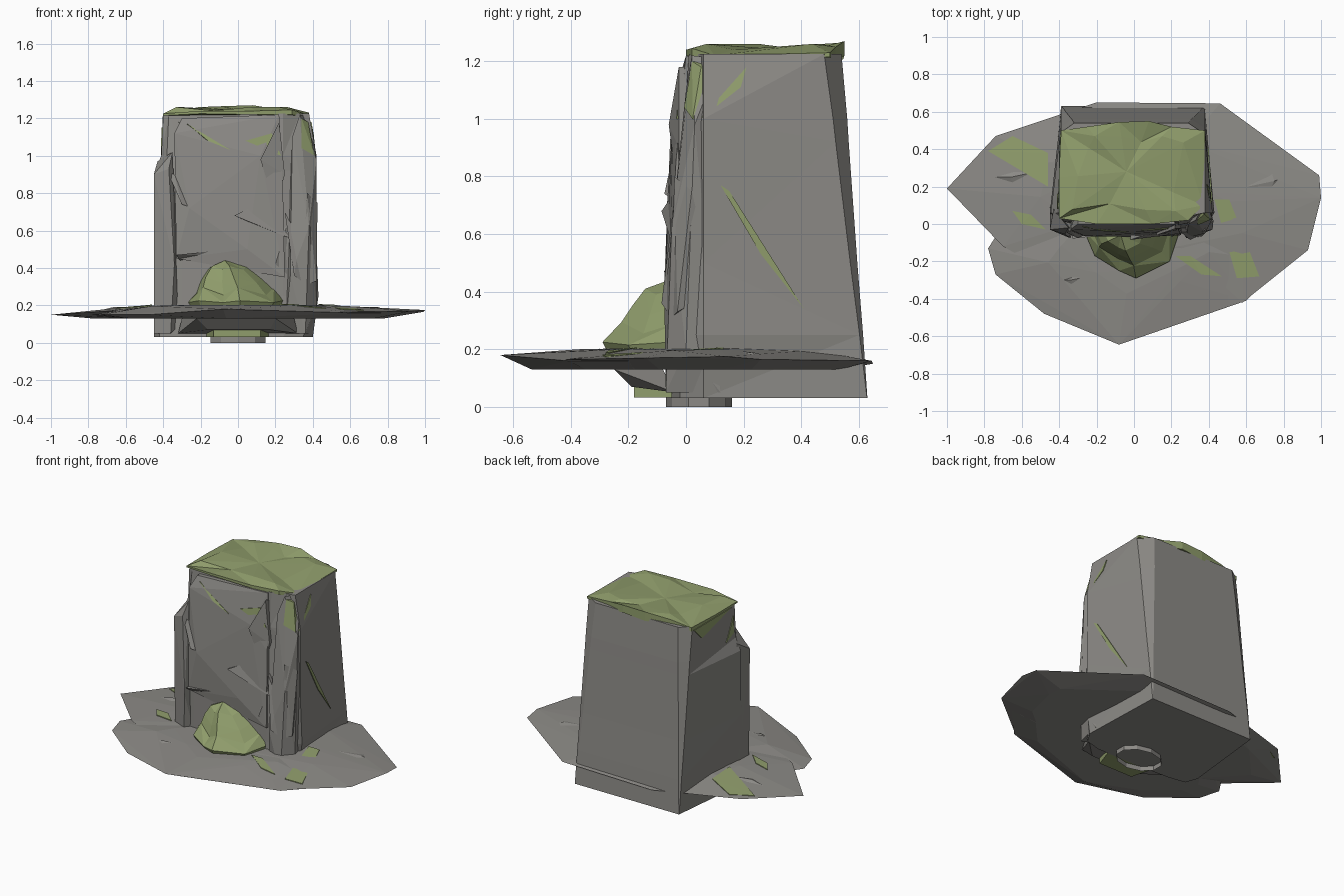
import bpy, bmesh
from mathutils import Vector
from mathutils.bvhtree import BVHTree

if "Cube" in bpy.data.objects:
    bpy.data.objects.remove(bpy.data.objects["Cube"])


def material(name, color):
    m = bpy.data.materials.new(name)
    m.diffuse_color = (*color, 1)
    m.use_nodes = True
    m.node_tree.nodes["Principled BSDF"].inputs["Base Color"].default_value = m.diffuse_color
    return m


moss = material("moss_green", (0.28, 0.34, 0.15))
stone = material("stone_grey", (0.262, 0.255, 0.238))
rocks = []


def finish(name, bm, mat=stone):
    bmesh.ops.recalc_face_normals(bm, faces=bm.faces)
    me = bpy.data.meshes.new(name)
    bm.to_mesh(me)
    bm.free()
    ob = bpy.data.objects.new(name, me)
    bpy.context.collection.objects.link(ob)
    me.materials.append(mat)
    if mat == stone:
        rocks.append(ob)
    return ob


def hull(name, pts, mat=stone):
    bm = bmesh.new()
    for p in pts:
        bm.verts.new(p)
    res = bmesh.ops.convex_hull(bm, input=bm.verts[:])
    junk = {g for g in res["geom_interior"] + res["geom_unused"] if isinstance(g, bmesh.types.BMVert)}
    bmesh.ops.delete(bm, geom=list(junk), context='VERTS')
    return finish(name, bm, mat)


def loft(name, rings, mat=stone, peak=None):
    bm = bmesh.new()
    vs = [[bm.verts.new(p) for p in r] for r in rings]
    n = len(vs[0])
    for k, (a, b) in enumerate(zip(vs, vs[1:])):
        for i in range(n):
            j = (i + 1) % n
            if (i + k) % 2:
                bm.faces.new((a[i], a[j], b[j]))
                bm.faces.new((a[i], b[j], b[i]))
            else:
                bm.faces.new((a[i], a[j], b[i]))
                bm.faces.new((a[j], b[j], b[i]))
    bm.faces.new(vs[0][::-1])
    if peak:
        c = bm.verts.new(peak)
        for i in range(n):
            bm.faces.new((vs[-1][i], vs[-1][(i + 1) % n], c))
    else:
        bm.faces.new(vs[-1])
    return finish(name, bm, mat)


# Main rock pillar: sloping back with corners that are cut wider towards the top
def level(z, back, left, right, front, bump):
    t = z / 1.22
    return [(-.39 + .07 * t, back, z), (.38 - .09 * t, back, z), (.38, back - .06 * t, z),
            (right, 0.06, z), (right - .05, front + .04, z), (0.24, front + bump, z),
            (0.0, front + .02 - bump, z), (-0.30, front + .02, z), (left + .03, front + .04, z),
            (left, 0.06, z), (-.39, back - .05 * t, z)]


loft("rock_pillar", [level(0.03, .63, -.45, .40, -.06, .01),
                     level(0.25, .615, -.45, .43, -.06, .02),
                     level(0.50, .595, -.45, .42, -.06, .02),
                     level(0.92, .565, -.445, .42, -.02, .015),
                     level(1.00, .56, -.41, .42, -.015, .01),
                     level(1.225, .54, -.40, .38, 0.01, .0)])

# Broken plates standing proud of the front and corners
hull("front_plate", [(-.33, -.05, .45), (.05, -.07, .50), (.25, -.06, .35), (.24, -.035, .85),
                     (.12, -.045, 1.0), (.22, 0.0, 1.22), (-.30, 0.0, 1.20), (-.34, -.03, 1.12),
                     (-.26, -.065, .72), (-.33, .1, .45), (.25, .1, .35), (.2, .1, 1.2), (-.3, .1, 1.2)])
hull("front_left_column", [(-.45, .10, .05), (-.45, -.02, .05), (-.36, -.06, .05), (-.31, 0, .1),
                           (-.45, -.03, .90), (-.37, -.055, .93), (-.35, -.02, 1.02), (-.43, .08, .97),
                           (-.34, -.076, .42)])
hull("front_right_column", [(.25, -.03, .05), (.36, -.07, .05), (.42, 0, .2), (.40, .12, .05),
                            (.28, -.075, .36), (.38, -.05, .62), (.42, .03, .98), (.33, .02, 1.22),
                            (.38, .12, 1.21), (.29, 0, 1.1)])
hull("corner_splinter", [(.34, -.06, .3), (.42, -.03, .33), (.425, .02, .75), (.37, -.04, .8), (.38, .1, .4)])

# Slanted shards over the front: outline in x, z and how far the first corner stands out
shards = [(-.078, [(-.33, .47), (.05, .51), (-.10, .47), (-.31, .44)]),
          (-.085, [(-.02, .68), (.12, .62), (.30, .55), (.10, .74)]),
          (-.075, [(-.30, .74), (-.38, .92), (-.34, .90), (-.21, .71)]),
          (-.060, [(.12, .98), (.22, 1.18), (.25, .90), (.20, .72)]),
          (-.085, [(.30, .36), (.25, .70), (.33, .55), (.38, .30)]),
          (-.070, [(.20, .42), (.27, .36), (.26, .62), (.22, .60)])]
for k, (out, pts) in enumerate(shards):
    hull("front_shard_%d" % (k + 1), [(x, out if i == 0 else out * .75 + .02, z) for i, (x, z) in enumerate(pts)]
         + [(x, .04, z) for x, z in pts])

# Rough foot below the ground slab
hull("pillar_foot", [(-.22, -.25, .13), (.2, -.25, .13), (-.16, -.19, .07), (.17, -.19, .07),
                     (-.32, -.04, .05), (.32, -.04, .05), (-.30, -.08, .13), (.30, -.08, .13)])
hull("front_foot_moss", [(x, y, z) for x, y in ((-.13, -.18), (.12, -.18), (.18, 0), (-.18, 0)) for z in (.032, .075)],
     moss)


# Thin ground slabs: rim, smaller flat underside, slightly raised top
def slab(name, rim, c):
    pts = list(rim)
    for i, (x, y, z) in enumerate(rim):
        s = (.5, .62, .42)[i % 3]
        pts.append((c[0] + (x - c[0]) * .78, c[1] + (y - c[1]) * .8, .13))
        pts.append((c[0] + (x - c[0]) * s, c[1] + (y - c[1]) * s, .215 - .03 * s))
    hull(name, pts)


slab("ground_slab_back", [(-1, .19, .15), (-.74, .47, .165), (-.53, .53, .16), (-.2, .65, .15),
                          (.46, .645, .16), (.99, .26, .165), (1, .14, .175), (.93, -.14, .17),
                          (.58, -.42, .165), (-.2, -.40, .17), (-.7, -.12, .17)], (0, .1))
slab("ground_slab_front", [(-.78, -.13, .15), (-.74, -.27, .15), (-.48, -.48, .15), (-.08, -.645, .18),
                           (.4, -.43, .155), (.6, -.41, .16), (.8, -.2, .16), (.4, .3, .16),
                           (-.5, .3, .16)], (0, -.1))
# Low ridges on the slabs
for k, (x, y, w, d) in enumerate([(-.62, .25, .22, .12), (.65, .2, .2, .2), (-.3, -.3, .25, .12), (.35, -.2, .25, .12)]):
    hull("ground_ridge_%d" % (k + 1), [(x - w, y, .15), (x + w, y + d * .3, .15), (x, y - d, .15), (x + .05, y + d, .15),
                                       (x - .04, y, .192 + .01 * (k > 1)), (x + .1, y + .03, .19)])

# Open socket ring beneath
bm = bmesh.new()
bmesh.ops.create_cone(bm, cap_ends=False, segments=10, radius1=1, radius2=1, depth=1)
for v in bm.verts:
    v.co = (v.co.x * .155, .045 + v.co.y * .115, .04 * (v.co.z + .5))
finish("base_ring", bm)

# Moss mound at the front: wide skirt, steeper hump
outline = [(-.27, -.03), (-.21, -.17), (-.08, -.25), (.01, -.29), (.19, -.20), (.24, -.05), (.15, .06), (-.15, .06)]


def mound(z, s, dx=0.0, dy=0.0, tilt=0.0):
    return [(x * s + dx, y * s + dy, z + tilt * (i % 2)) for i, (x, y) in enumerate(outline)]


loft("moss_mound", [mound(.14, .85), mound(.215, 1, 0, 0, .01), mound(.255, .84, -.01, .02, .04),
                    mound(.32, .68, -.03, .01, .03), mound(.39, .42, -.05, -.02, .02)],
     moss, (-.07, -.06, .44))

# Moss cap over the pillar top
edge = [(-.40, .03), (-.2, .0), (.1, .0), (.29, .02), (.37, .1), (.38, .5), (.2, .52),
        (.08, .55), (-.08, .545), (-.25, .52), (-.39, .5), (-.402, .25)]
low = [1.215, 1.225, 1.22, 1.22, 1.20, 1.215, 1.2, 1.22, 1.205, 1.22, 1.2, 1.21]
top = [1.225, 1.24, 1.24, 1.245, 1.22, 1.23, 1.25, 1.27, 1.265, 1.25, 1.225, 1.225]
loft("moss_cap", [[(x, y, z) for (x, y), z in zip(edge, low)],
                  [(x, y, z) for (x, y), z in zip(edge, top)],
                  [(x * s - .01, .27 + (y - .27) * s, 1.24 + .02 * (i % 3 != 1))
                   for i, (x, y) in enumerate(edge) for s in [(.8, .6, .72)[i % 3]]]],
     moss, (-.04, .28, 1.245))

# Moss streaks projected on to the rock
verts, polys = [], []
for ob in rocks:
    base = len(verts)
    verts += [v.co.copy() for v in ob.data.vertices]
    polys += [[base + i for i in p.vertices] for p in ob.data.polygons]
tree = BVHTree.FromPolygons(verts, polys)
views = {"front": (lambda u, v: (u, -2, v), Vector((0, 1, 0))),
         "right": (lambda u, v: (2, u, v), Vector((-1, 0, 0))),
         "left": (lambda u, v: (-2, u, v), Vector((1, 0, 0))),
         "top": (lambda u, v: (u, v, 2), Vector((0, 0, -1)))}


def streak(name, view, pts):
    origin, d = views[view]
    out = []
    for u, v in pts:
        hit = tree.ray_cast(Vector(origin(u, v)), d)[0]
        if hit:
            out += [hit - d * .005, hit + d * .012]
    if len(out) > 5:
        hull(name, out, moss)


for i, (view, pts) in enumerate([
        ("front", [(-.32, 1.18), (-.27, 1.17), (-.04, 1.03), (-.16, 1.08)]),
        ("front", [(.04, 1.08), (.18, 1.12), (.23, 1.0)]),
        ("front", [(.34, 1.2), (.375, 1.18), (.41, 1.0), (.34, 1.04)]),
        ("right", [(.12, .77), (.15, .75), (.41, .34), (.26, .53)]),
        ("right", [(.05, 1.0), (.21, 1.18), (.19, 1.11)]),
        ("left", [(.48, 1.2), (.1, 1.21), (.4, 1.12)]),
        ("left", [(.08, 1.04), (.08, 1.15), (.16, 1.0)]),
        ("top", [(-.78, .39), (-.65, .47), (-.46, .38), (-.46, .2)]),
        ("top", [(-.65, .07), (-.55, .05), (-.47, -.03), (-.6, 0)]),
        ("top", [(.43, .13), (.51, .13), (.67, -.28), (.55, -.29)]),
        ("top", [(.22, -.17), (.30, -.17), (.47, -.28), (.36, -.27)])]):
    streak("moss_streak_%d" % (i + 1), view, pts)
